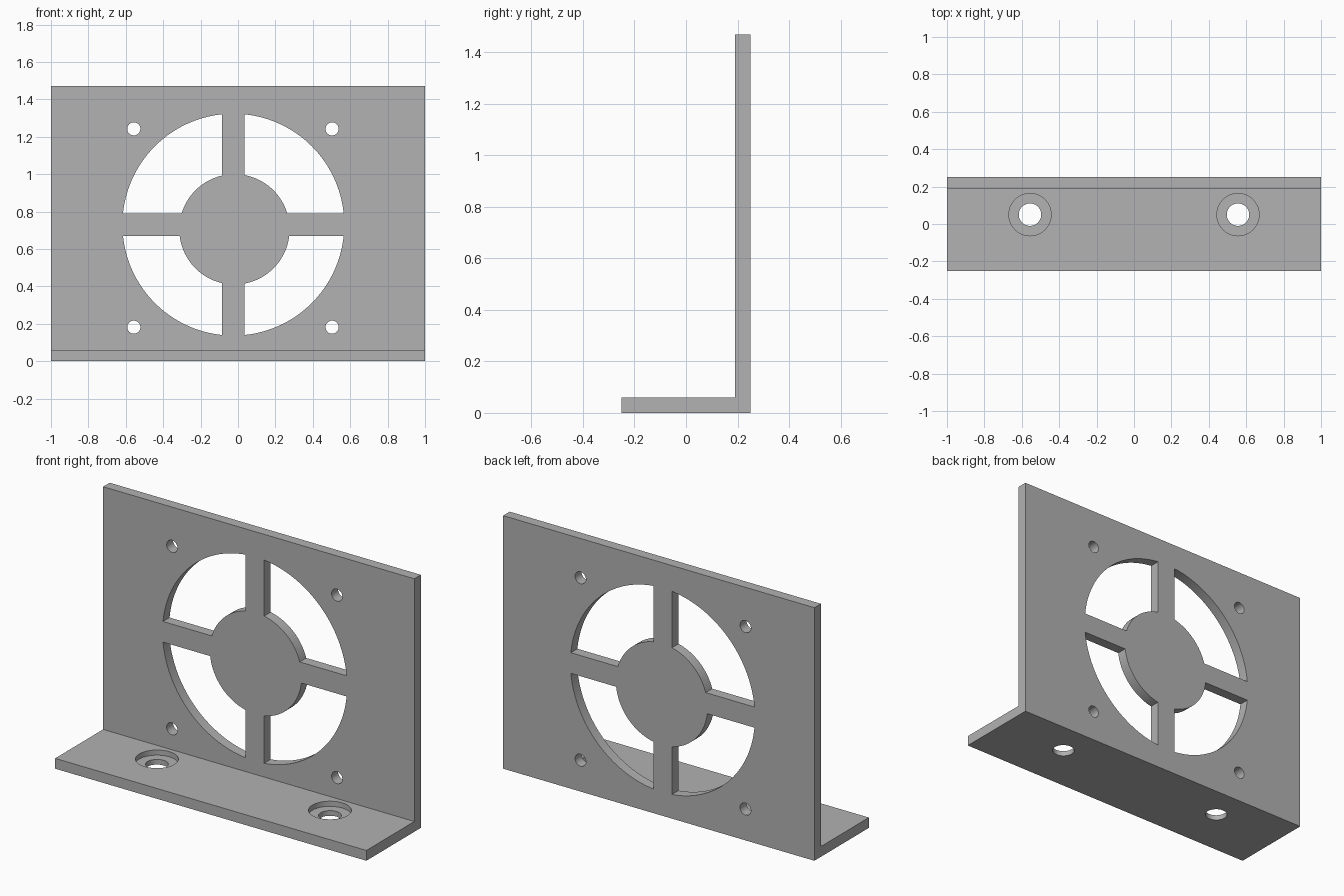
import bpy, bmesh
from math import sin, cos, pi, atan2, sqrt
from mathutils import Vector

cube = bpy.data.objects.get("Cube")
if cube:
    bpy.data.objects.remove(cube, do_unlink=True)

W, H, D, T = 2.0, 1.47, 0.5, 0.06      # width, height, depth, sheet thickness

grey = bpy.data.materials.new("plain grey")
grey.use_nodes = True
colour = (0.445, 0.445, 0.445, 1)
grey.diffuse_color = colour
grey.node_tree.nodes["Principled BSDF"].inputs["Base Color"].default_value = colour


def prism(name, points, push):
    """Extrude a closed outline along a vector."""
    bm = bmesh.new()
    face = bm.faces.new([bm.verts.new(p) for p in points])
    ext = bmesh.ops.extrude_face_region(bm, geom=[face])
    verts = [v for v in ext["geom"] if isinstance(v, bmesh.types.BMVert)]
    bmesh.ops.translate(bm, verts=verts, vec=Vector(push))
    bmesh.ops.recalc_face_normals(bm, faces=bm.faces)
    mesh = bpy.data.meshes.new(name)
    bm.to_mesh(mesh)
    bm.free()
    mesh.materials.append(grey)
    obj = bpy.data.objects.new(name, mesh)
    bpy.context.collection.objects.link(obj)
    return obj


def arc(cx, cz, r, a, b, n):
    return [(cx + r * cos(a + (b - a) * i / n), cz + r * sin(a + (b - a) * i / n))
            for i in range(n + 1)]


def wall_cutter(outline):
    return prism("wall_cutter", [(x, 0.1, z) for x, z in outline], (0, 0.3, 0))


def shelf_cutter(x, y, r, z):
    return prism("shelf_cutter", [(p, q, z) for p, q in arc(x, y, r, 0, 2 * pi, 48)[:-1]], (0, 0, 0.2))


# L-shaped bracket
L = [(-D / 2, 0), (D / 2, 0), (D / 2, H), (D / 2 - T, H), (D / 2 - T, T), (-D / 2, T)]
bracket = prism("fan_bracket", [(-W / 2, y, z) for y, z in L], (W, 0, 0))
cutters = []

# four airflow openings, leaving a round hub and a cross of spokes
CX, CZ, R = -0.025, 0.73, 0.593
HX, HZ, HR = -0.019, 0.705, 0.295
BAR = 0.06
for sx in (-1, 1):
    for sz in (-1, 1):
        ex, ez = CX + sx * BAR, CZ + sz * BAR      # spoke edges
        reach = sqrt(R * R - BAR * BAR)
        outer = arc(CX, CZ, R, atan2(sz * BAR, sx * reach), atan2(sz * reach, sx * BAR), 32)
        dx, dz = ex - HX, ez - HZ
        inner = arc(HX, HZ, HR, atan2(sz * sqrt(HR**2 - dx**2), dx),
                    atan2(dz, sx * sqrt(HR**2 - dz**2)) if sx > 0 else
                    sz * (pi - atan2(sz * dz, sqrt(HR**2 - dz**2))), 24)
        cutters.append(wall_cutter(outer + inner))

# fan screw holes
for x in (-0.557, 0.503):
    for z in (0.182, 1.242):
        cutters.append(wall_cutter(arc(x, z, 0.035, 0, 2 * pi, 32)[:-1]))

# counterbored mounting holes in the shelf
for x in (-0.556, 0.556):
    cutters.append(shelf_cutter(x, 0.05, 0.06, -0.1))
    cutters.append(shelf_cutter(x, 0.05, 0.113, T / 2))

bpy.context.view_layer.objects.active = bracket
bracket.select_set(True)
for c in cutters:
    c.hide_render = True
    mod = bracket.modifiers.new("cut", 'BOOLEAN')
    mod.operation, mod.solver, mod.object = 'DIFFERENCE', 'EXACT', c
    bpy.ops.object.modifier_apply(modifier=mod.name)
    bpy.data.objects.remove(c, do_unlink=True)

# smooth bores, sharp edges
bpy.ops.object.shade_smooth_by_angle(angle=pi / 6)
